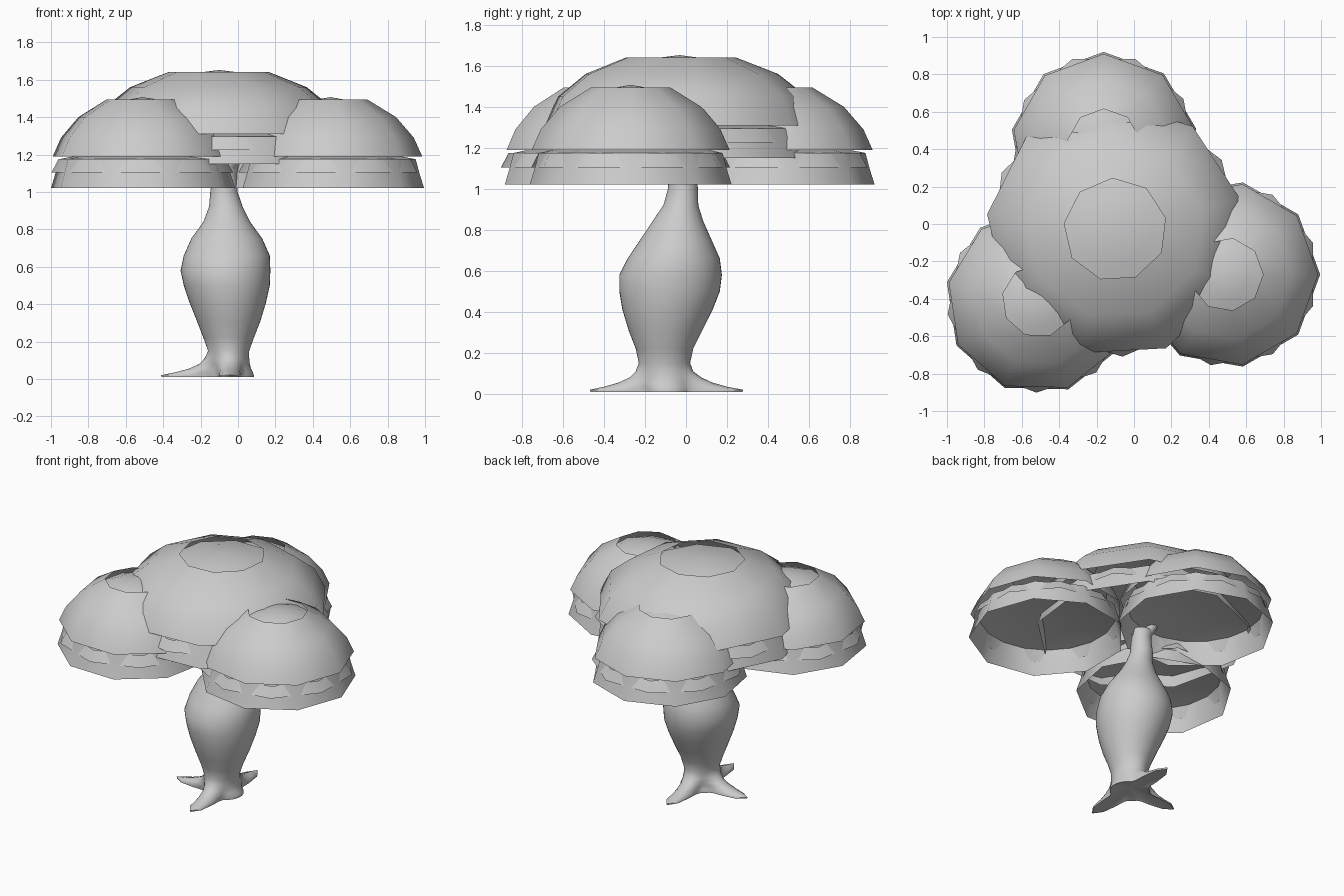
import bpy, bmesh, math

if "Cube" in bpy.data.objects:
    bpy.data.objects.remove(bpy.data.objects["Cube"])

grey = bpy.data.materials.new("plain grey")
grey.diffuse_color = (0.6, 0.6, 0.6, 1)
grey.use_nodes = True
grey.node_tree.nodes["Principled BSDF"].inputs["Base Color"].default_value = grey.diffuse_color


def finish(name, bm, angle):
    me = bpy.data.meshes.new(name)
    bm.to_mesh(me)
    bm.free()
    ob = bpy.data.objects.new(name, me)
    bpy.context.collection.objects.link(ob)
    me.materials.append(grey)
    bpy.ops.object.select_all(action='DESELECT')
    ob.select_set(True)
    bpy.context.view_layer.objects.active = ob
    bpy.ops.object.shade_smooth_by_angle(angle=math.radians(angle))
    return ob


def bridge(bm, a, b):
    n = len(a)
    for i in range(n):
        j = (i + 1) % n
        bm.faces.new((a[i], a[j], b[j], b[i]))


def shell(bm, cx, cy, profile, turn, sides=9, tip=None):
    """Open faceted shell, profile is (radius, z) from bottom to top."""
    prev = None
    for r, z in profile:
        ring = []
        for i in range(sides):
            t = turn + math.tau * i / sides
            ring.append(bm.verts.new((cx + r * math.cos(t), cy + r * math.sin(t), z)))
        if prev:
            bridge(bm, prev, ring)
        prev = ring
    if tip is not None:
        c = bm.verts.new((cx, cy, tip))
        for i in range(sides):
            bm.faces.new((prev[i], prev[(i + 1) % sides], c))


def canopy(name, cx, cy, dome, bands, ceiling, turn):
    bm = bmesh.new()
    # domed top with an open rim and a sunken cap inside it
    shell(bm, cx, cy, dome, turn)
    r, z = dome[-1]
    shell(bm, cx, cy, [(r * 1.2, z - 0.05), (r * 0.7, z - 0.012)], turn + 0.3, tip=z + 0.012)
    # two skirts below, turned so that the facets cross
    for band, extra in zip(bands, (0.35, 0.0)):
        shell(bm, cx, cy, band, turn + extra)
    # shallow ceiling seen from underneath
    shell(bm, cx, cy, ceiling[:-1], turn, tip=ceiling[-1])
    finish(name, bm, 40)


small = [(0.49, 1.19), (0.445, 1.29), (0.35, 1.40), (0.195, 1.495)]
skirts = [[(0.492, 1.105), (0.455, 1.175)],
          [(0.50, 1.02), (0.475, 1.10), (0.455, 1.175)]]
small_ceiling = [(0.455, 1.175), (0.30, 1.205), (0.13, 1.22), 1.225]
canopy("left_canopy", -0.51, -0.41, small, skirts, small_ceiling, 0.15)
canopy("right_canopy", 0.495, -0.27, small, skirts, small_ceiling, 0.0)
canopy("back_canopy", -0.16, 0.42, small, skirts, small_ceiling, 0.18)
canopy("middle_canopy", -0.10, -0.03,
       [(0.69, 1.31), (0.62, 1.45), (0.48, 1.56), (0.275, 1.64)],
       [[(0.68, 1.225), (0.64, 1.295)],
        [(0.69, 1.15), (0.665, 1.225), (0.64, 1.295)]],
       [(0.64, 1.295), (0.42, 1.33), (0.2, 1.35), 1.355], 0.23)

# trunk: z, x centre, y centre, x radius, y radius, root reach, root sharpness
rings = [
    (0.01, -0.045, -0.095, 0.13, 0.12, 0.25, 30), (0.02, -0.045, -0.095, 0.13, 0.12, 0.255, 30),
    (0.035, -0.045, -0.10, 0.125, 0.12, 0.18, 22), (0.055, -0.045, -0.10, 0.115, 0.12, 0.11, 14),
    (0.08, -0.047, -0.10, 0.11, 0.12, 0.055, 8),
    (0.11, -0.05, -0.105, 0.11, 0.12, 0.02, 6), (0.15, -0.05, -0.105, 0.11, 0.125, 0, 6),
    (0.22, -0.05, -0.105, 0.135, 0.14, 0, 6), (0.31, -0.05, -0.10, 0.17, 0.18, 0, 6),
    (0.41, -0.055, -0.09, 0.205, 0.22, 0, 6), (0.50, -0.06, -0.08, 0.23, 0.245, 0, 6),
    (0.58, -0.067, -0.075, 0.24, 0.25, 0, 6), (0.66, -0.06, -0.06, 0.23, 0.225, 0, 6),
    (0.75, -0.06, -0.05, 0.19, 0.175, 0, 6), (0.84, -0.06, -0.04, 0.125, 0.125, 0, 6),
    (0.92, -0.065, -0.025, 0.09, 0.085, 0, 6), (1.0, -0.075, -0.015, 0.073, 0.073, 0, 6),
    (1.10, -0.07, -0.015, 0.066, 0.066, 0, 6), (1.15, -0.07, -0.015, 0.075, 0.075, 0, 6)]
bm = bmesh.new()
N = 48
prev = None
for z, cx, cy, rx, ry, reach, sharp in rings:
    ring = []
    for i in range(N):
        t = math.tau * i / N
        lobe = sum(max(0, math.cos(t - d * math.pi / 2)) ** sharp * k
                   for d, k in ((1, 1), (2, 0.93), (3, 1)))
        ring.append(bm.verts.new((cx + (rx + reach * lobe) * math.cos(t),
                                  cy + (ry + reach * lobe) * math.sin(t), z)))
    if prev:
        bridge(bm, prev, ring)
    else:
        # slightly hollow underside
        base = bm.verts.new((cx, cy, z + 0.03))
        for i in range(N):
            bm.faces.new((base, ring[(i + 1) % N], ring[i]))
    prev = ring
bm.faces.new(prev)
finish("trunk", bm, 60)

# short forked stubs at the trunk top
for k, (dx, dy) in enumerate(((-0.06, 0.05), (0.065, -0.06))):
    bm = bmesh.new()
    prev = None
    for f, r in ((0, 0.055), (0.6, 0.045), (1, 0.035)):
        ring = [bm.verts.new((-0.07 + dx * f + r * math.cos(math.tau * i / 8),
                              -0.015 + dy * f + r * math.sin(math.tau * i / 8),
                              1.10 + 0.10 * f)) for i in range(8)]
        if prev:
            bridge(bm, prev, ring)
        prev = ring
    bm.faces.new(prev)
    finish("branch_stub_%d" % (k + 1), bm, 60)
